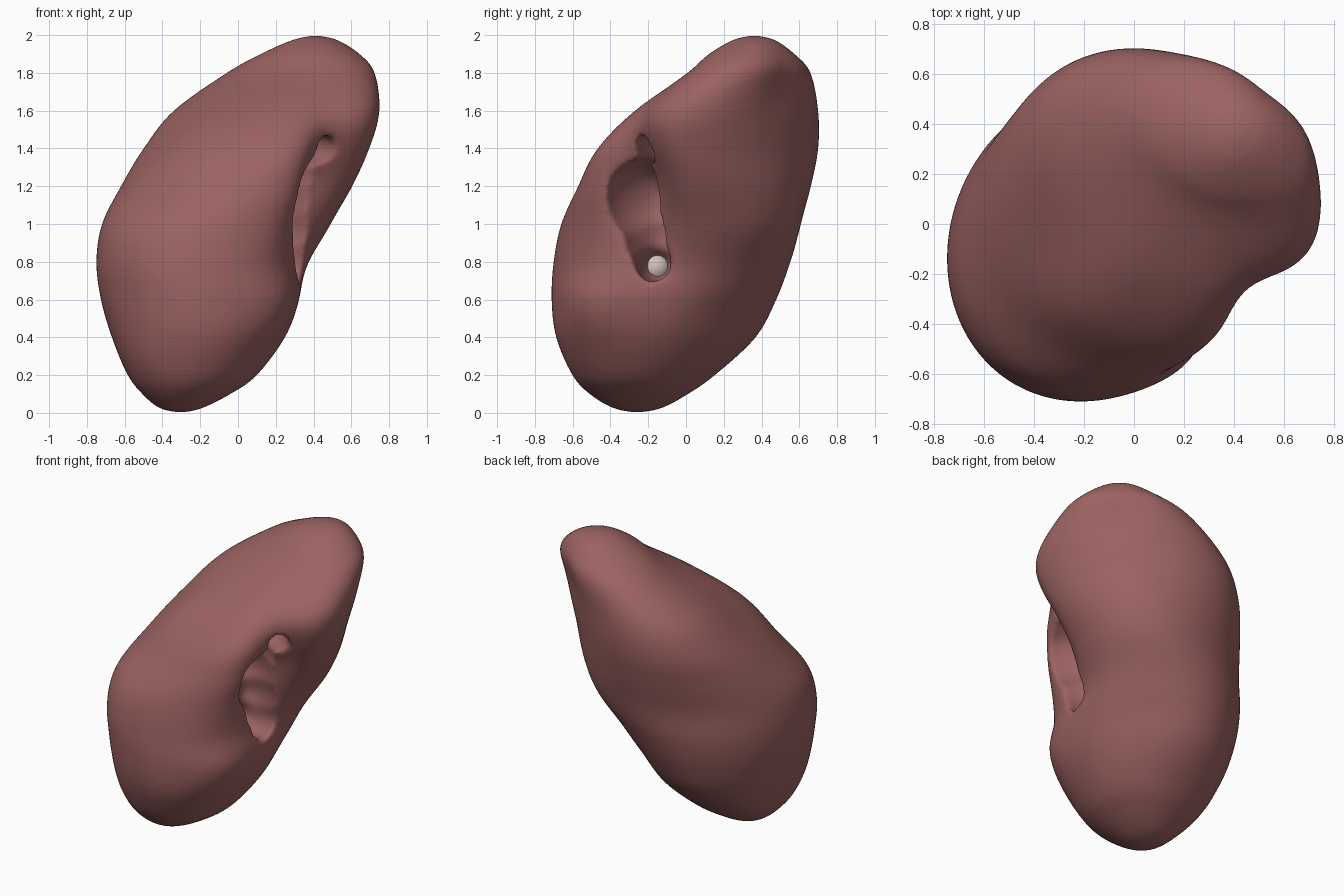
import bpy, bmesh, math
from mathutils import Vector, Matrix

if "Cube" in bpy.data.objects:
    bpy.data.objects.remove(bpy.data.objects["Cube"])

def material(name, rgb):
    m = bpy.data.materials.new(name)
    m.diffuse_color = (*rgb, 1)
    m.use_nodes = True
    m.node_tree.nodes["Principled BSDF"].inputs["Base Color"].default_value = m.diffuse_color
    return m

flesh = material("flesh", (0.33, 0.125, 0.12))
pale = material("pale_lining", (0.62, 0.53, 0.51))

# Horizontal sections: z, x min, x max, y min, y max, skew
ROWS = [
    (0.00, -0.30, -0.30, -0.26, -0.26, 0.0),
    (0.025, -0.415, -0.19, -0.385, -0.13, 0.0),
    (0.10, -0.505, -0.04, -0.51, 0.01, 0.0),
    (0.20, -0.58, 0.10, -0.60, 0.15, -0.02),
    (0.40, -0.665, 0.25, -0.685, 0.37, -0.03),
    (0.60, -0.725, 0.33, -0.71, 0.48, 0.03),
    (0.80, -0.75, 0.38, -0.70, 0.55, 0.10),
    (1.00, -0.72, 0.485, -0.66, 0.60, 0.12),
    (1.20, -0.62, 0.61, -0.57, 0.66, -0.02),
    (1.40, -0.50, 0.70, -0.47, 0.70, -0.20),
    (1.60, -0.34, 0.75, -0.285, 0.70, -0.30),
    (1.80, -0.06, 0.725, 0.00, 0.66, -0.28),
    (1.90, 0.12, 0.645, 0.12, 0.575, -0.15),
    (1.975, 0.29, 0.525, 0.25, 0.47, 0.0),
    (2.00, 0.41, 0.41, 0.36, 0.36, 0.0),
]

# Local swellings: z, angle in degrees, height, z spread, angle spread
BUMPS = [
    (0.35, -135, 0.03, 0.22, 0.5),
    (0.48, 45, -0.03, 0.2, 0.5),
    (0.97, 45, 0.045, 0.22, 0.5),
    (0.85, -58, 0.025, 0.3, 0.35),
    (0.58, -42, 0.045, 0.17, 0.35),
    (1.45, -128, 0.055, 0.2, 0.4),
    (1.78, 45, -0.035, 0.18, 0.5),
    (0.20, 135, 0.03, 0.15, 0.5),
]

def sample(t):
    """Smooth interpolation through the section rows."""
    i = min(int(t), len(ROWS) - 2)
    f = t - i
    a, b, c, d = (ROWS[max(0, min(len(ROWS) - 1, i + k))] for k in (-1, 0, 1, 2))
    return [0.5 * (2*q + (r - p)*f + (2*p - 5*q + 4*r - s)*f*f + (3*q - p - 3*r + s)*f**3)
            for p, q, r, s in zip(a, b, c, d)]

# Kidney body: lofted skewed ellipses with a dent on the inner side
SEG, STEPS = 96, 8
bm = bmesh.new()
rings = []
for k in range(1, (len(ROWS) - 1) * STEPS):
    z, x0, x1, y0, y1, r = sample(k / STEPS)
    cx, cy, sx, sy = (x0 + x1)/2, (y0 + y1)/2, (x1 - x0)/2, (y1 - y0)/2
    dent = (1.23, -44 + (1.4 - z) * 57, -0.21, 0.33, 0.32)
    ring = []
    for j in range(SEG):
        t = 2 * math.pi * j / SEG
        x, y = sx * math.cos(t), sy * (r * math.cos(t) + math.sqrt(1 - r*r) * math.sin(t))
        ang, push = math.atan2(y, x), 0
        for bz, ba, h, wz, wa in BUMPS + [dent]:
            diff = (ang - math.radians(ba) + math.pi) % (2 * math.pi) - math.pi
            push += h * math.exp(-((z - bz) / wz)**2 - (diff / wa)**2)
        s = 1 + push / max(0.4, math.hypot(x, y))
        ring.append(bm.verts.new((cx + x*s, cy + y*s, z)))
    rings.append(ring)
for a, b in zip(rings, rings[1:]):
    for j in range(SEG):
        n = (j + 1) % SEG
        bm.faces.new((a[j], a[n], b[n], b[j]))
for ring, row in ((rings[0], ROWS[0]), (rings[-1], ROWS[-1])):
    tip = bm.verts.new((row[1], row[3], row[0]))
    for j in range(SEG):
        bm.faces.new((ring[j], ring[(j + 1) % SEG], tip))
bmesh.ops.recalc_face_normals(bm, faces=bm.faces)
mesh = bpy.data.meshes.new("kidney_body")
bm.to_mesh(mesh)
bm.free()
kidney = bpy.data.objects.new("kidney_body", mesh)
bpy.context.collection.objects.link(kidney)

def ellipsoid(name, loc, depth, width, height, inward):
    """Ellipsoid whose long depth axis follows the inward direction."""
    d = Vector(inward).normalized()
    side = Vector((-d.y, d.x, 0)).normalized()
    rot = Matrix((d, side, d.cross(side))).transposed().to_4x4()
    bpy.ops.mesh.primitive_uv_sphere_add(segments=32, ring_count=20)
    ob = bpy.context.object
    ob.name = name
    ob.data.transform(Matrix.Translation(loc) @ rot @ Matrix.Diagonal((depth, width, height, 1)))
    return ob

def apply_mod(ob, kind, **props):
    m = ob.modifiers.new(kind.lower(), kind)
    for k, v in props.items():
        setattr(m, k, v)
    bpy.context.view_layer.objects.active = ob
    bpy.ops.object.modifier_apply(modifier=m.name)

# Hilum: upper vessel hole, long slit, lower hole, blended into one cutter
CUTS = [
    ((0.36, -0.14, 1.41), 0.27, 0.075, 0.085, (-0.8, 0.6, 0.1)),
    ((0.32, -0.22, 1.25), 0.17, 0.09, 0.10, (-0.75, 0.65, 0)),
    ((0.29, -0.25, 1.12), 0.26, 0.13, 0.20, (-0.75, 0.65, 0)),
    ((0.29, -0.20, 0.94), 0.22, 0.11, 0.17, (-0.85, 0.5, 0)),
    ((0.27, -0.17, 0.80), 0.26, 0.10, 0.11, (-1, 0.15, -0.1)),
]
parts = [ellipsoid("hilum_cutter", *cut) for cut in CUTS]
bpy.ops.object.select_all(action='DESELECT')
for p in parts:
    p.select_set(True)
cutter = parts[0]
bpy.context.view_layer.objects.active = cutter
bpy.ops.object.join()
apply_mod(cutter, 'REMESH', mode='VOXEL', voxel_size=0.015)
apply_mod(cutter, 'SMOOTH', factor=0.5, iterations=12)
apply_mod(kidney, 'BOOLEAN', operation='DIFFERENCE', object=cutter, solver='EXACT')
bpy.data.objects.remove(cutter)

# Even out the surface and soften the lips
apply_mod(kidney, 'REMESH', mode='VOXEL', voxel_size=0.015, use_smooth_shade=True)
apply_mod(kidney, 'SMOOTH', factor=0.5, iterations=12)
kidney.data.materials.clear()
kidney.data.materials.append(flesh)
kidney.data.polygons.foreach_set("material_index", [0] * len(kidney.data.polygons))
kidney.data.polygons.foreach_set("use_smooth", [True] * len(kidney.data.polygons))

# Pale linings at the ends of the two holes
for name, loc, size in (("upper_vessel_lining", (0.16, 0.01, 1.44), 0.05),
                        ("lower_vessel_lining", (0.01, -0.16, 0.77), 0.08)):
    lining = ellipsoid(name, loc, size, size, size, (-1, 0.5, 0))
    lining.data.materials.append(pale)
    bpy.ops.object.shade_smooth()
